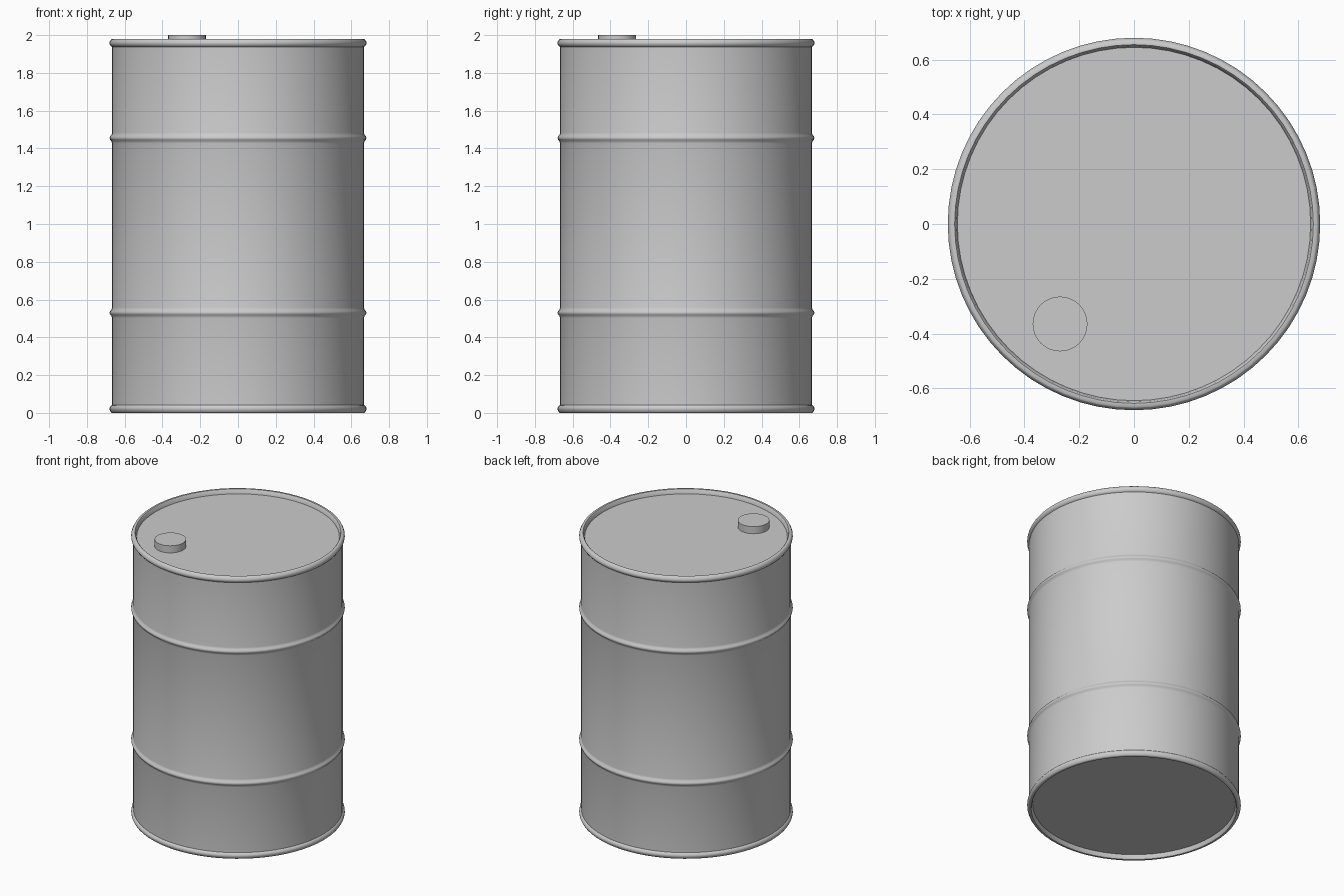
import bpy, bmesh, math

if "Cube" in bpy.data.objects:
    bpy.data.objects.remove(bpy.data.objects["Cube"])

SEGMENTS = 64


def lathe(name, profile, centre=(0, 0), segments=SEGMENTS):
    """Spin an (r, z) profile that starts and ends on the axis."""
    bm = bmesh.new()
    verts = [bm.verts.new((r, 0, z)) for r, z in profile]
    edges = [bm.edges.new(pair) for pair in zip(verts, verts[1:])]
    bmesh.ops.spin(bm, geom=verts + edges, cent=(0, 0, 0), axis=(0, 0, 1),
                   angle=math.tau, steps=segments, use_duplicate=False)
    bmesh.ops.remove_doubles(bm, verts=bm.verts, dist=1e-5)
    bmesh.ops.recalc_face_normals(bm, faces=bm.faces)
    mesh = bpy.data.meshes.new(name)
    bm.to_mesh(mesh)
    bm.free()
    ob = bpy.data.objects.new(name, mesh)
    ob.location = (*centre, 0)
    bpy.context.collection.objects.link(ob)
    bpy.ops.object.select_all(action='DESELECT')
    ob.select_set(True)
    bpy.context.view_layer.objects.active = ob
    bpy.ops.object.shade_smooth_by_angle(angle=math.radians(40))
    return ob


BODY, OUTER, INNER = 0.667, 0.68, 0.645
TOP, RECESS = 1.98, 0.03


def rib(z):
    # Rounded rolling hoop
    return [(BODY, z - 0.028), (0.67, z - 0.016), (0.677, z - 0.009), (OUTER, z),
            (0.677, z + 0.009), (0.67, z + 0.016), (BODY, z + 0.028)]


# Rolled end rim with a recessed end plate, from the axis outwards
end = [(0, RECESS), (INNER, RECESS), (0.65, 0.006), (0.655, 0), (0.668, 0), (0.673, 0.004),
       (0.679, 0.015), (OUTER, 0.022), (0.679, 0.029), (0.673, 0.038), (BODY, 0.042)]
top_end = [(r, TOP - z) for r, z in reversed(end)]

lathe("drum", end + rib(0.53) + rib(1.455) + top_end)

# Filler cap on the lid
lathe("filler_cap", [(0, 1.945), (0.1, 1.945), (0.1, 2.0), (0, 2.0)],
      centre=(-0.27, -0.365), segments=32)
